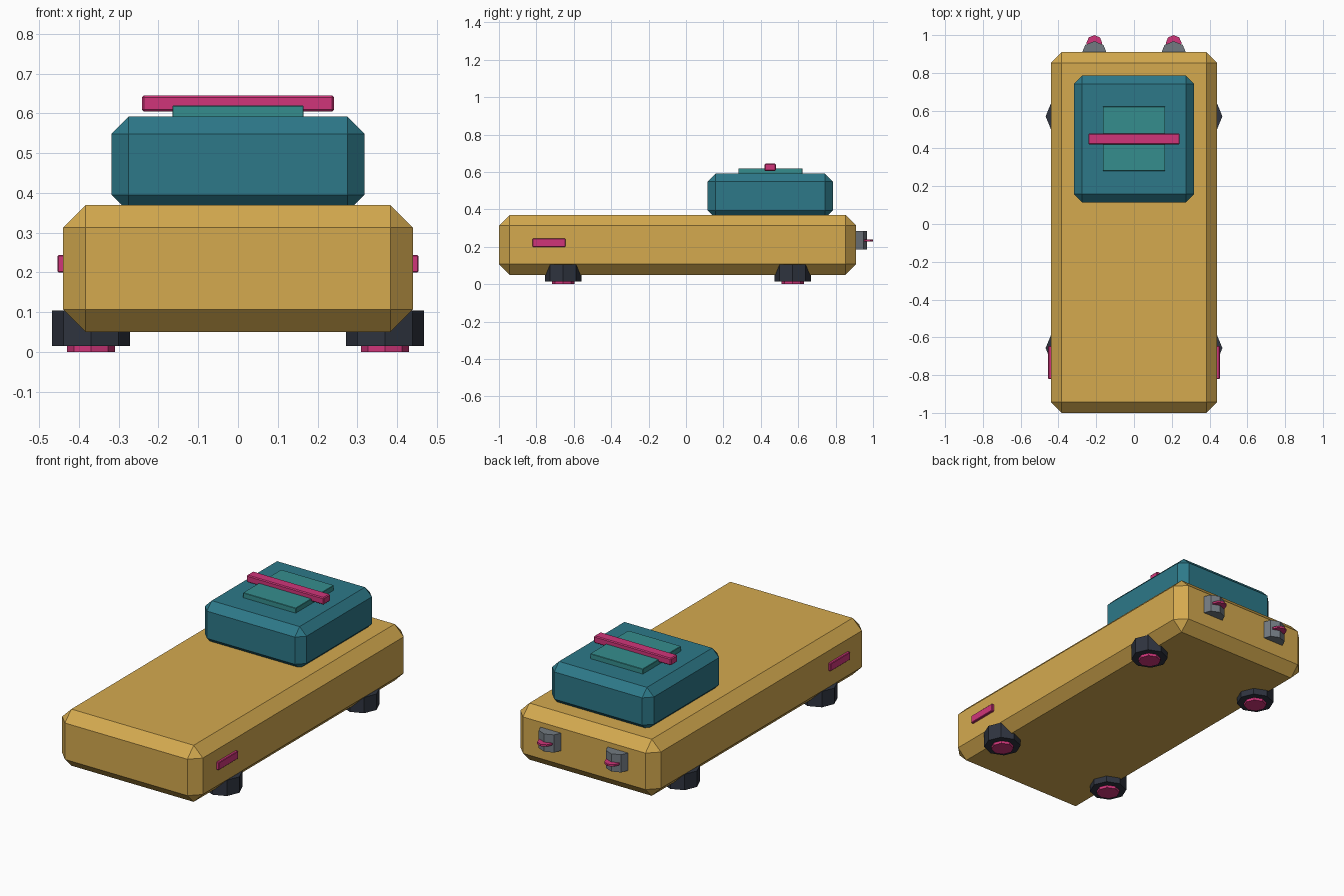
import bpy
import bmesh
from math import pi
from mathutils import Matrix, Vector

if "Cube" in bpy.data.objects:
    bpy.data.objects.remove(bpy.data.objects["Cube"], do_unlink=True)


def material(name, rgb):
    mat = bpy.data.materials.new(name)
    mat.use_nodes = True
    mat.diffuse_color = (*rgb, 1)
    bsdf = next(n for n in mat.node_tree.nodes if n.type == "BSDF_PRINCIPLED")
    bsdf.inputs["Base Color"].default_value = (*rgb, 1)
    return mat


ochre = material("ochre", (0.66, 0.40, 0.078))
teal = material("deep teal", (0.026, 0.19, 0.25))
light_teal = material("light teal", (0.036, 0.27, 0.27))
pink = material("magenta", (0.63, 0.036, 0.195))
charcoal = material("charcoal", (0.028, 0.034, 0.05))
grey = material("grey", (0.17, 0.195, 0.22))


def finish(name, bm, mat):
    mesh = bpy.data.meshes.new(name)
    bm.to_mesh(mesh)
    bm.free()
    mesh.materials.append(mat)
    obj = bpy.data.objects.new(name, mesh)
    bpy.context.collection.objects.link(obj)
    return obj


def box(name, low, high, mat, chamfer=0):
    """Box between two corners, with an optional flat chamfer."""
    low, high = Vector(low), Vector(high)
    bm = bmesh.new()
    bmesh.ops.create_cube(bm, size=1)
    bmesh.ops.scale(bm, vec=high - low, verts=bm.verts)
    bmesh.ops.translate(bm, vec=(low + high) / 2, verts=bm.verts)
    obj = finish(name, bm, mat)
    if chamfer:
        mod = obj.modifiers.new("chamfer", "BEVEL")
        mod.width = chamfer
        mod.segments = 1
        mod.limit_method = "NONE"
    return obj


def octagon(name, x, y, bottom, top, radius, mat):
    """Upright eight-sided drum with corners on the x and y axes."""
    bm = bmesh.new()
    bmesh.ops.create_cone(bm, cap_ends=True, segments=8, radius1=radius,
                          radius2=radius, depth=top - bottom)
    # Snap a corner onto the x axis
    corner = bm.verts[:][0].co
    angle = Vector((corner.x, corner.y)).angle_signed(Vector((1, 0)))
    bmesh.ops.rotate(bm, cent=(0, 0, 0), verts=bm.verts,
                     matrix=Matrix.Rotation(-angle % (pi / 4), 3, "Z"))
    bmesh.ops.translate(bm, vec=(x, y, (bottom + top) / 2), verts=bm.verts)
    return finish(name, bm, mat)


# Main hull, cabin and roof parts
box("body", (-0.44, -1, 0.05), (0.44, 0.91, 0.37), ochre, 0.057)
box("cabin", (-0.318, 0.115, 0.352), (0.318, 0.785, 0.592), teal, 0.043)
box("roof_panel", (-0.165, 0.28, 0.58), (0.165, 0.622, 0.62), light_teal, 0.002)
box("roof_bar", (-0.242, 0.42, 0.605), (0.242, 0.48, 0.645), pink, 0.005)

# Paired parts on both sides
for side, s in (("left", 1), ("right", -1)):
    for end, y in (("front", -0.657), ("rear", 0.57)):
        octagon(f"{end}_{side}_wheel", s * 0.37, y, 0.015, 0.105, 0.098, charcoal)
        octagon(f"{end}_{side}_hub", s * 0.37, y, 0, 0.06, 0.06, pink)
    xs = sorted((s * 0.415, s * 0.454))
    box(f"{side}_side_marker", (xs[0], -0.82, 0.2), (xs[1], -0.645, 0.244), pink, 0.003)
    octagon(f"{side}_lamp_housing", s * 0.21, 0.9, 0.185, 0.285, 0.068, grey)
    octagon(f"{side}_lamp_disc", s * 0.21, 0.958, 0.228, 0.239, 0.042, pink)
